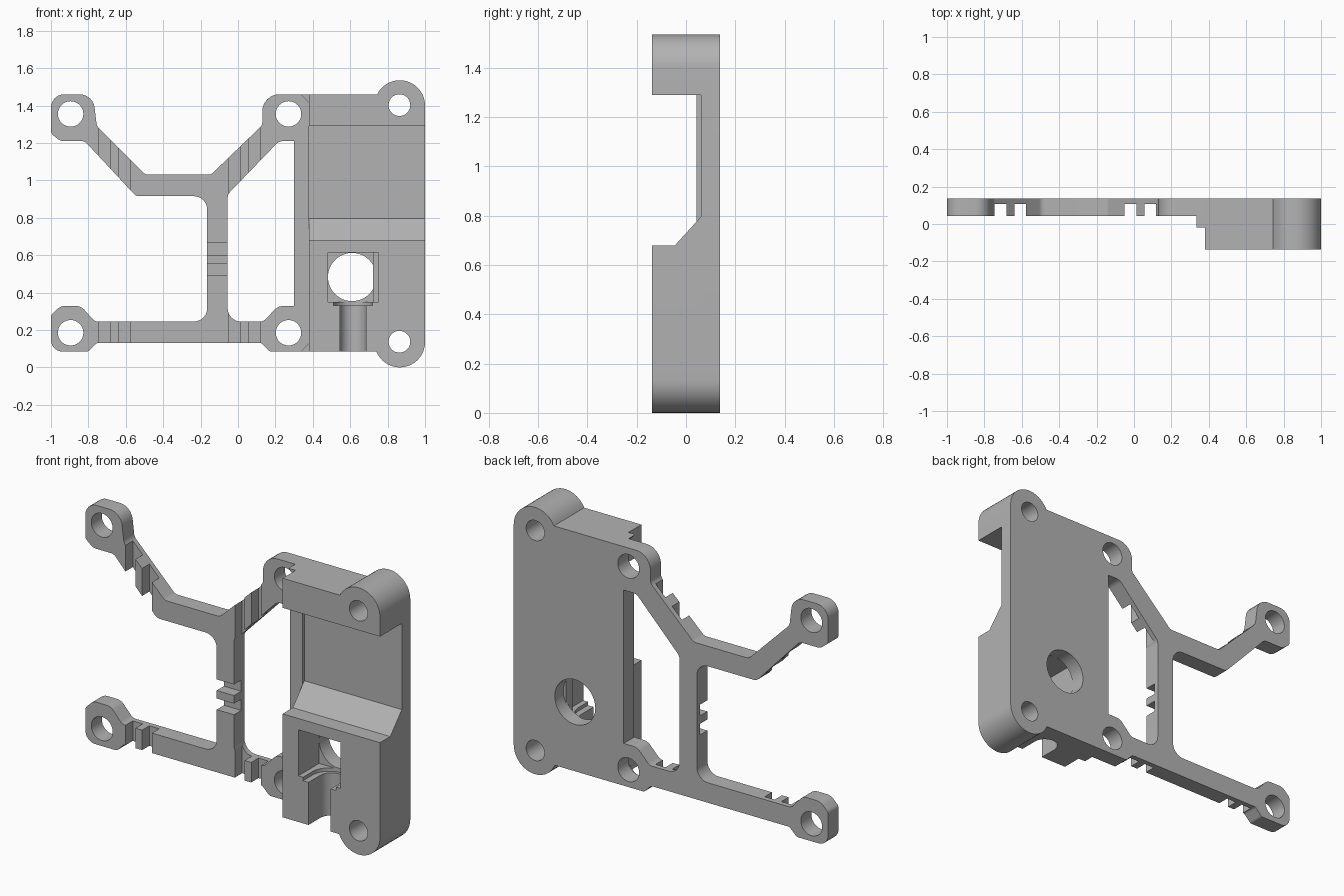
import bpy, bmesh
from math import sin, cos, radians, tan
from mathutils import Vector

if "Cube" in bpy.data.objects:
    bpy.data.objects.remove(bpy.data.objects["Cube"])

grey = bpy.data.materials.new("plain grey")
grey.diffuse_color = (0.45, 0.45, 0.45, 1)
grey.use_nodes = True
grey.node_tree.nodes["Principled BSDF"].inputs["Base Color"].default_value = grey.diffuse_color


def arc(cx, cy, r, a0, a1, n=20):
    return [(cx + r * cos(radians(a0 + (a1 - a0) * i / n)),
             cy + r * sin(radians(a0 + (a1 - a0) * i / n))) for i in range(n + 1)]


def circle(cx, cy, r, n=48):
    return arc(cx, cy, r, 0, 360, n)[:-1]


def rect(x0, y0, x1, y1):
    return [(x0, y0), (x1, y0), (x1, y1), (x0, y1)]


def rounded(points, n=6):
    """Polygon of (x, y, corner radius) turned into a filleted outline."""
    out = []
    for i, (x, y, r) in enumerate(points):
        p = Vector((x, y))
        if r == 0:
            out.append((x, y))
            continue
        a = (Vector(points[i - 1][:2]) - p).normalized()
        b = (Vector(points[(i + 1) % len(points)][:2]) - p).normalized()
        half = a.angle(b) / 2
        d = r / tan(half)
        c = p + (a + b).normalized() * (r / sin(half))
        s, e = p + a * d - c, p + b * d - c
        for k in range(n + 1):
            v = s.lerp(e, k / n).normalized() * r
            out.append(tuple(c + v))
    return out


def prism(name, loops, axis, lo, hi):
    """Extrude an outline (further loops are holes) along an axis."""
    cu = bpy.data.curves.new(name, 'CURVE')
    cu.dimensions, cu.fill_mode, cu.extrude = '2D', 'BOTH', (hi - lo) / 2
    for loop in loops:
        sp = cu.splines.new('POLY')
        sp.points.add(len(loop) - 1)
        for q, (x, y) in zip(sp.points, loop):
            q.co = (x, y, 0, 1)
        sp.use_cyclic_u = True
    tmp = bpy.data.objects.new(name + "_outline", cu)
    bpy.context.collection.objects.link(tmp)
    deps = bpy.context.evaluated_depsgraph_get()
    me = bpy.data.meshes.new_from_object(tmp.evaluated_get(deps))
    bpy.data.objects.remove(tmp)
    bm = bmesh.new()
    bm.from_mesh(me)
    mid = (lo + hi) / 2
    for v in bm.verts:
        x, y, w = v.co.x, v.co.y, v.co.z + mid
        v.co = {'X': (w, x, y), 'Y': (x, w, y), 'Z': (x, y, w)}[axis]
    bmesh.ops.remove_doubles(bm, verts=bm.verts, dist=1e-5)
    bmesh.ops.recalc_face_normals(bm, faces=bm.faces)
    bm.to_mesh(me)
    bm.free()
    me.name = name
    me.materials.clear()
    me.materials.append(grey)
    ob = bpy.data.objects.new(name, me)
    bpy.context.collection.objects.link(ob)
    return ob


def cut(ob, cutter):
    mod = ob.modifiers.new("cut", 'BOOLEAN')
    mod.operation, mod.solver, mod.object = 'DIFFERENCE', 'EXACT', cutter
    deps = bpy.context.evaluated_depsgraph_get()
    me = bpy.data.meshes.new_from_object(ob.evaluated_get(deps))
    ob.modifiers.clear()
    ob.data = me
    bpy.data.objects.remove(cutter)


# Flat frame with four lugs, arms and a stem
frame_outline = rounded([
    (-1, 1.46, .07), (-.775, 1.46, .08), (-.755, 1.29, .05), (-.495, 1.03, .04),
    (-.145, 1.03, .04), (.13, 1.295, .04), (.13, 1.46, .09), (.38, 1.46, 0),
    (.38, .085, 0), (.17, .085, .02), (.125, .13, .02), (-.755, .13, .02),
    (-.80, .085, .02), (-1, .085, .06), (-1, .28, .03), (-.95, .328, .06),
    (-.84, .328, .06), (-.765, .245, .04), (-.165, .245, .07), (-.165, .915, .07),
    (-.545, .915, .04), (-.82, 1.21, .04), (-.95, 1.21, .05), (-1, 1.25, .03)])
window = rounded([
    (-.055, .925, .04), (.22, 1.21, .05), (.30, 1.21, 0), (.30, .328, 0),
    (.215, .328, .06), (.135, .245, .04), (-.055, .245, .07)])
lug_holes = [circle(x, z, .068) for x in (-.895, .27) for z in (.185, 1.355)]
frame = prism("frame", [frame_outline, window] + lug_holes, 'Y', .042, .1375)

# Cable notches across the arms and the stem
for x in (-.745, -.64, -.05, .055):
    cut(frame, prism("notch", [rect(x, 0, x + .063, 1.6)], 'Y', 0, .108))
for z in (.49, .60):
    cut(frame, prism("notch", [rect(-.25, z, 0.02, z + .064)], 'Y', 0, .108))

# Thick block with two round screw bosses
block_outline = ([(.38, .085)] + arc(.865, .135, .135, 201.7, 360)
                 + arc(.865, 1.4, .135, 0, 153.6) + [(.38, 1.46)])
block = prism("block", [block_outline, circle(.863, .137, .058),
                        circle(.863, 1.402, .058)], 'Y', -.1375, .1375)

# Wide recess with a sloped lower end
cut(block, prism("recess", [[(-.2, .68), (-.045, .68), (.06, .795),
                             (.06, 1.29), (-.2, 1.29)]], 'X', .3, 1.1))
# Square socket, round hole behind it, channel and collar below it
cut(block, prism("socket", [rect(.48, .35, .75, .615)], 'Y', -.2, .05))
cut(block, prism("round_hole", [circle(.61, .483, .129)], 'Y', 0, .2))
cut(block, prism("channel", [[(.545, -.2)] + arc(.615, -.03, .07, 180, 0)
                             + [(.685, -.2)]], 'Z', 0, .4))
cut(block, prism("collar", [[(.51, -.2)] + arc(.615, -.05, .105, 180, 0)
                            + [(.72, -.2)]], 'Z', .33, .4))
# Thin ledge on one side of the socket
prism("socket_ledge", [rect(.722, .35, .752, .615)], 'Y', 0, .06)

# Small corner steps beside the inner lugs
prism("upper_corner_step", [[(.335, 1.46), (.38, 1.415), (.38, 1.46)]], 'Y', -.02, .05)
prism("lower_corner_step", [[(.335, .085), (.38, .085), (.38, .13)]], 'Y', -.02, .05)

# Smooth curved walls, sharp edges
for ob in list(bpy.context.scene.objects):
    bpy.ops.object.select_all(action='DESELECT')
    ob.select_set(True)
    bpy.context.view_layer.objects.active = ob
    bpy.ops.object.shade_smooth_by_angle(angle=radians(30))
